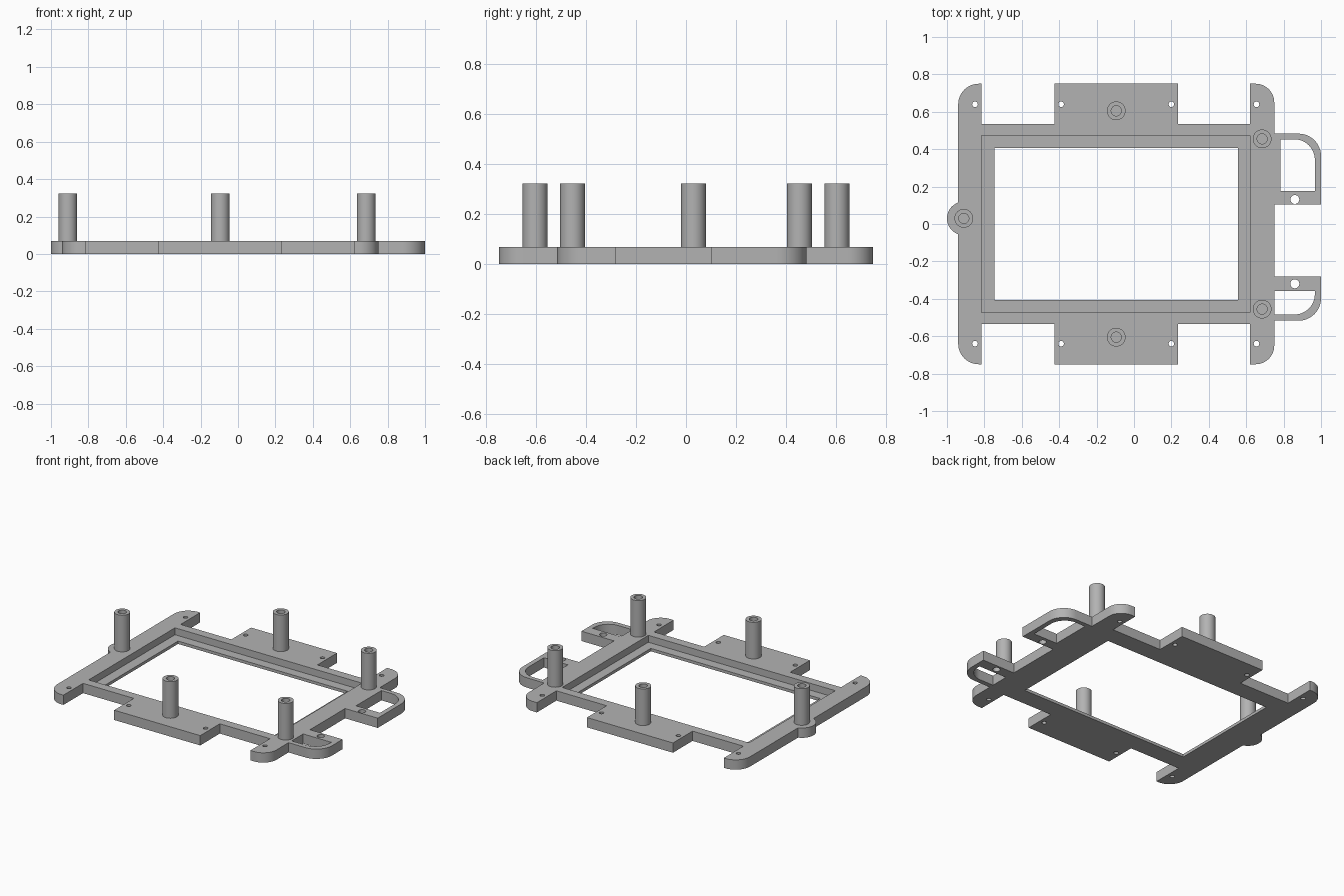
import bpy, bmesh
from math import sin, cos, pi, radians

if "Cube" in bpy.data.objects:
    bpy.data.objects.remove(bpy.data.objects["Cube"])

PLATE_H, LEDGE_H, POST_H = 0.068, 0.02, 0.322

grey = bpy.data.materials.new("plain grey")
grey.use_nodes = True
grey.diffuse_color = (0.45, 0.45, 0.45, 1)
grey.node_tree.nodes["Principled BSDF"].inputs["Base Color"].default_value = (0.45, 0.45, 0.45, 1)


def arc(x, y, r, start, end, n=12):
    """Points along an arc, angles in degrees."""
    angles = [radians(start + (end - start) * i / n) for i in range(n + 1)]
    return [(x + r * cos(a), y + r * sin(a)) for a in angles]


def circle(x, y, r, n=24):
    return arc(x, y, r, 0, 360, n)[:-1]


def rect(x0, x1, y0, y1):
    return [(x0, y0), (x1, y0), (x1, y1), (x0, y1)]


def prism(name, loops, z0, z1):
    """Extrude an outline, with any further loops as holes."""
    bm = bmesh.new()
    for loop in loops:
        vs = [bm.verts.new((x, y, z0)) for x, y in loop]
        for i, v in enumerate(vs):
            bm.edges.new((v, vs[i - 1]))
    bmesh.ops.triangle_fill(bm, edges=bm.edges[:], use_beauty=True)
    ext = bmesh.ops.extrude_face_region(bm, geom=bm.faces[:], use_keep_orig=True)
    top = [g for g in ext["geom"] if isinstance(g, bmesh.types.BMVert)]
    bmesh.ops.translate(bm, vec=(0, 0, z1 - z0), verts=top)
    bmesh.ops.recalc_face_normals(bm, faces=bm.faces[:])
    return finish(name, bm)


def finish(name, bm):
    mesh = bpy.data.meshes.new(name)
    bm.to_mesh(mesh)
    bm.free()
    mesh.materials.append(grey)
    obj = bpy.data.objects.new(name, mesh)
    bpy.context.collection.objects.link(obj)
    return obj


def smooth(obj):
    bpy.ops.object.select_all(action="DESELECT")
    obj.select_set(True)
    bpy.context.view_layer.objects.active = obj
    bpy.ops.object.shade_smooth_by_angle(angle=radians(35))


def edge_steps(side):
    """Arm, bar and centre tab steps of the front (-1) or back (1) edge, left to right."""
    steps = [(-0.815, 0.75), (-0.815, 0.535), (-0.425, 0.535), (-0.425, 0.75),
             (0.235, 0.75), (0.235, 0.535), (0.62, 0.535), (0.62, 0.75)]
    return [(x, y * side) for x, y in steps]


# Frame outline, anticlockwise from the front left corner
outline = arc(-0.83, -0.64, 0.11, 180, 270) + edge_steps(-1)
outline += arc(0.65, -0.65, 0.1, 270, 360)
outline += [(0.75, -0.517)] + arc(0.88, -0.397, 0.12, 270, 360) + [(1, -0.282), (0.75, -0.282)]
outline += [(0.75, 0.103), (1, 0.103)] + arc(0.88, 0.363, 0.12, 0, 90) + [(0.75, 0.483)]
outline += arc(0.65, 0.65, 0.1, 0, 90) + edge_steps(1)[::-1]
outline += arc(-0.83, 0.64, 0.11, 90, 180)
outline += arc(-0.91, 0.03, 0.09, 109.5, 250.5, 16)

# Openings: display window, side loops and screw holes
holes = [rect(-0.745, 0.555, -0.407, 0.407)]
holes.append([(0.783, 0.176), (0.967, 0.176)] + arc(0.857, 0.343, 0.11, 0, 90) + [(0.783, 0.453)])
holes.append([(0.751, -0.358), (0.751, -0.484)] + arc(0.857, -0.374, 0.11, 270, 360) + [(0.967, -0.358)])
holes += [circle(0.86, y, 0.024) for y in (0.131, -0.32)]
holes += [circle(x, y, 0.015, 16) for x in (-0.85, -0.39, 0.2, 0.655) for y in (-0.64, 0.64)]

frame = prism("frame_plate", [outline] + holes, 0, PLATE_H)

# Recess around the window, leaving a thin ledge
cutter = prism("recess_cutter", [rect(-0.815, 0.62, -0.473, 0.473)], LEDGE_H, 0.2)
cutter.hide_render = True
mod = frame.modifiers.new("recess", "BOOLEAN")
mod.operation, mod.solver, mod.object = "DIFFERENCE", "EXACT", cutter
smooth(frame)
bpy.ops.object.modifier_apply(modifier=mod.name)
bpy.data.objects.remove(cutter)


def post(name, x, y):
    """Round standoff with a blind screw hole."""
    bm = bmesh.new()
    profile = [(0.05, PLATE_H), (0.05, POST_H), (0.027, POST_H), (0.027, 0.12), (0, 0.12)]
    vs = [bm.verts.new((r, 0, z)) for r, z in profile]
    edges = [bm.edges.new(pair) for pair in zip(vs, vs[1:])]
    bmesh.ops.spin(bm, geom=vs + edges, axis=(0, 0, 1), cent=(0, 0, 0),
                   angle=2 * pi, steps=32, use_merge=True)
    bmesh.ops.remove_doubles(bm, verts=bm.verts[:], dist=1e-5)
    rim = [e for e in bm.edges if e.is_boundary]
    bmesh.ops.holes_fill(bm, edges=rim, sides=0)
    bmesh.ops.recalc_face_normals(bm, faces=bm.faces[:])
    obj = finish(name, bm)
    obj.location = (x, y, 0)
    smooth(obj)


post("right_post", -0.91, 0.03)
for side, label in ((-1, "front"), (1, "back")):
    post(label + "_middle_post", -0.095, 0.605 * side)
    post(label + "_left_post", 0.685, 0.455 * side)
